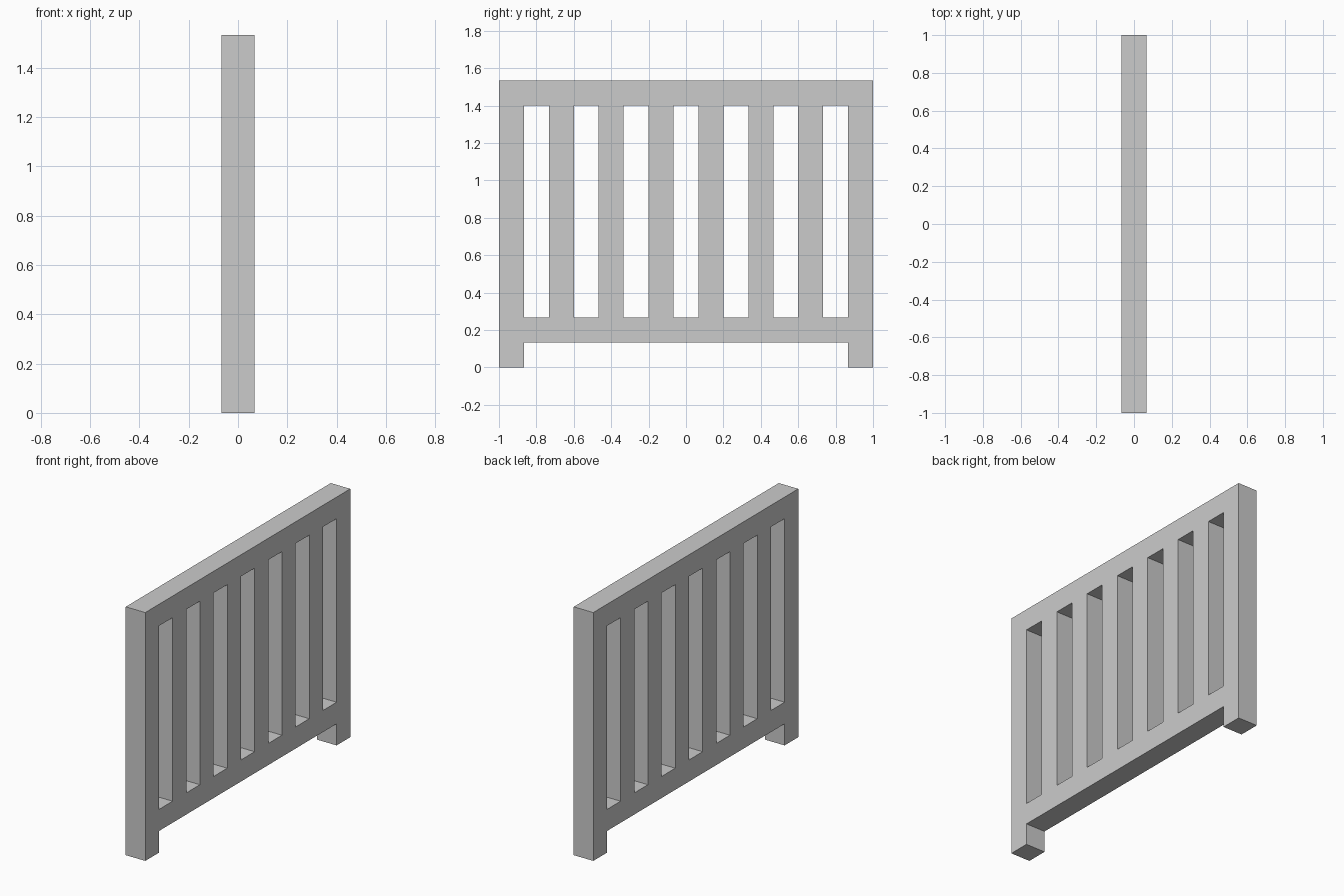
import bpy, bmesh

if "Cube" in bpy.data.objects:
    bpy.data.objects.remove(bpy.data.objects["Cube"])

U = 2 / 15                                # bar width, gap width and thickness
COLS = 15                                 # post, then alternating gaps and bars, post
ROWS = [0, U, 2 * U, 10.5 * U, 11.5 * U]  # feet, bottom rail, slats, top rail


def filled(col, row):
    if row == 0:                          # only the end posts reach the ground
        return col in (0, COLS - 1)
    if row == 2:                          # posts and slats, with open gaps between
        return col % 2 == 0
    return True                           # continuous rails


# Flat fence outline made of shared cells
bm = bmesh.new()
for row in range(4):
    for col in range(COLS):
        if filled(col, row):
            y0, y1 = -1 + col * U, -1 + (col + 1) * U
            z0, z1 = ROWS[row], ROWS[row + 1]
            bm.faces.new([bm.verts.new((-U / 2, y, z)) for y, z in
                          ((y0, z0), (y1, z0), (y1, z1), (y0, z1))])
bmesh.ops.remove_doubles(bm, verts=bm.verts[:], dist=1e-4)

# Thickness: extrude to one closed solid without inner faces
ext = bmesh.ops.extrude_face_region(bm, geom=bm.faces[:], use_keep_orig=True)
moved = [g for g in ext["geom"] if isinstance(g, bmesh.types.BMVert)]
bmesh.ops.translate(bm, verts=moved, vec=(U, 0, 0))
bmesh.ops.recalc_face_normals(bm, faces=bm.faces[:])

mesh = bpy.data.meshes.new("fence_panel")
bm.to_mesh(mesh)
bm.free()
bpy.context.collection.objects.link(bpy.data.objects.new("fence_panel", mesh))
